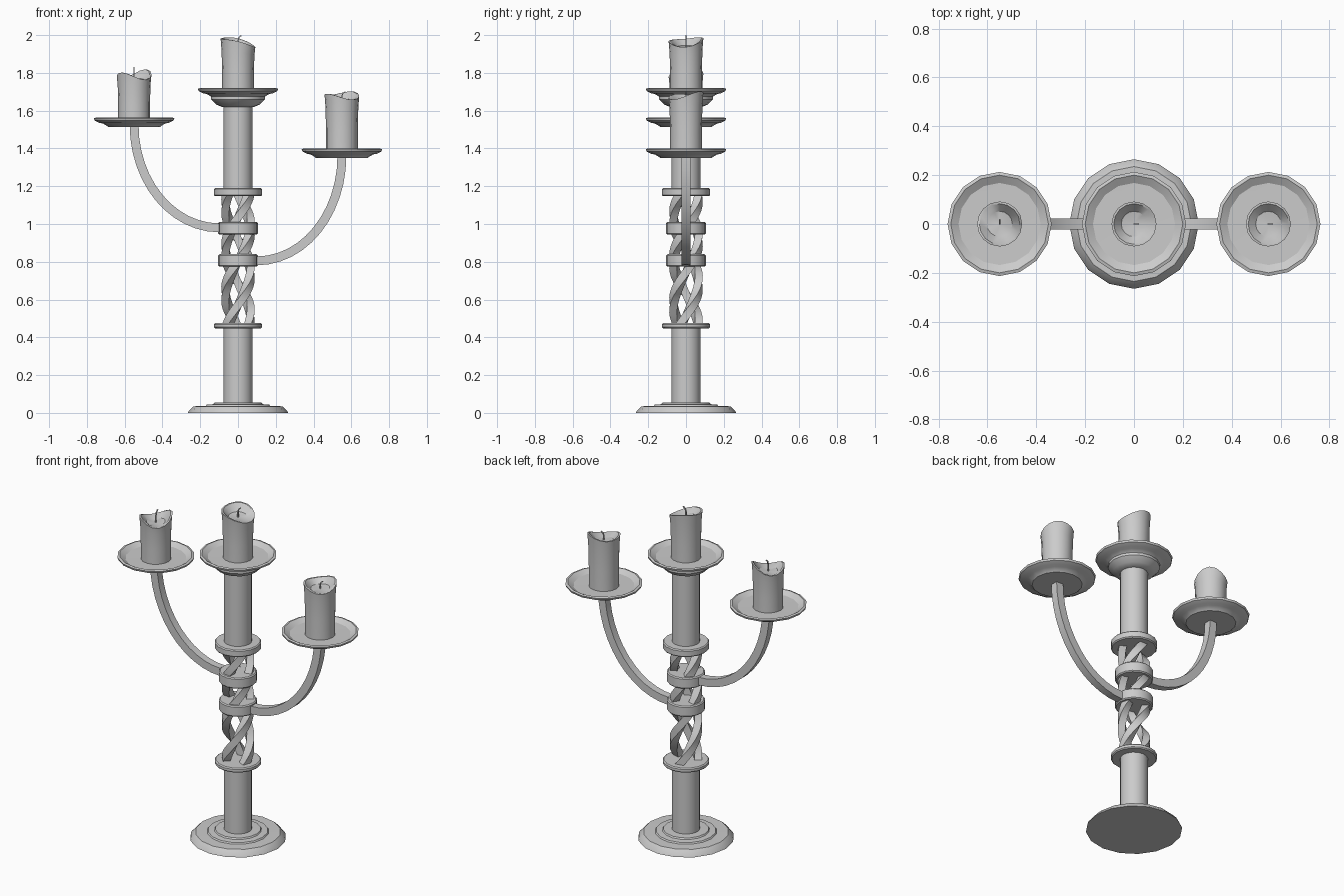
import bpy, bmesh
from math import sin, cos, pi, radians
from mathutils import Vector

if "Cube" in bpy.data.objects:
    bpy.data.objects.remove(bpy.data.objects["Cube"])

SIDES = 16


def finish(bm, name, angle=30):
    bmesh.ops.recalc_face_normals(bm, faces=bm.faces)
    me = bpy.data.meshes.new(name)
    bm.to_mesh(me)
    bm.free()
    ob = bpy.data.objects.new(name, me)
    bpy.context.collection.objects.link(ob)
    bpy.ops.object.select_all(action='DESELECT')
    ob.select_set(True)
    bpy.context.view_layer.objects.active = ob
    bpy.ops.object.shade_smooth_by_angle(angle=radians(angle))
    return ob


def lathe(name, profile, x=0, z=0, offset=None):
    """Turn (radius, height) points about a vertical axis; offset(a, row) shifts z."""
    bm = bmesh.new()
    rings = []
    for row, (r, h) in enumerate(profile):
        ring = []
        for i in range(SIDES):
            a = 2 * pi * i / SIDES
            dz = offset(a, row) if offset else 0
            ring.append(bm.verts.new((x + r * cos(a), r * sin(a), z + h + dz)))
        rings.append(ring)
    for lo, hi in zip(rings, rings[1:]):
        for i in range(SIDES):
            j = (i + 1) % SIDES
            bm.faces.new((lo[i], lo[j], hi[j], hi[i]))
    bm.faces.new(rings[0])
    bm.faces.new(rings[-1])
    return finish(bm, name)


def bar(name, points, sides, width, depth):
    """Sweep a rectangle along points; sides gives the width direction."""
    bm = bmesh.new()
    rings = []
    n = len(points)
    for k, p in enumerate(points):
        t = (points[min(k + 1, n - 1)] - points[max(k - 1, 0)]).normalized()
        s = sides[k].normalized()
        d = t.cross(s).normalized()
        rings.append([bm.verts.new(p + s * u * width / 2 + d * v * depth / 2)
                      for u, v in ((-1, -1), (1, -1), (1, 1), (-1, 1))])
    for a, b in zip(rings, rings[1:]):
        for i in range(4):
            j = (i + 1) % 4
            bm.faces.new((a[i], a[j], b[j], b[i]))
    bm.faces.new(rings[0])
    bm.faces.new(rings[-1])
    return finish(bm, name)


def collar(name, r, z0, z1):
    c = 0.006
    lathe(name, [(r - c, z0), (r, z0 + c), (r, z1 - c), (r - c, z1)])


# foot and posts
lathe("base", [(.265, 0), (.262, .008), (.235, .035), (.17, .036), (.165, .044),
               (.13, .046), (.125, .054), (.08, .055)])
lathe("lower_post", [(.077, .03), (.077, .46)])
lathe("upper_post", [(.077, 1.17), (.077, 1.64)])

# collars around the twist
collar("bottom_collar", .128, .448, .475)
collar("right_arm_collar", .105, .775, .84)
collar("left_arm_collar", .105, .945, 1.01)
collar("top_collar", .128, 1.147, 1.19)

# twisted strands
for k in range(3):
    pts, out = [], []
    for i in range(37):
        f = i / 36
        a = radians(215 + 120 * k + 360 * f)
        out.append(Vector((cos(a), sin(a), 0)))
        pts.append(out[-1] * .066 + Vector((0, 0, .465 + .695 * f)))
    bar(f"twist_strand_{k + 1}", pts, out, .042, .042)

# curved arms, quarter ellipses from collar to dish
for name, s, z0, z1 in (("left_arm", -1, .98, 1.525), ("right_arm", 1, .805, 1.36)):
    pts = [Vector((s * .05, 0, z0))]
    for i in range(13):
        a = pi / 2 * i / 12
        pts.append(Vector((s * (.1 + .45 * sin(a)), 0, z1 - (z1 - z0) * cos(a))))
    bar(name, pts, [Vector((0, 1, 0))] * len(pts), .045, .047)

# drip dishes
dish = [(.138, -.05), (.143, -.045), (.165, -.032), (.185, -.028), (.209, -.016),
        (.213, -.004), (.2, 0), (.168, -.02), (.02, -.022)]
for name, x, z in (("left_dish", -.55, 1.564), ("right_dish", .55, 1.4),
                   ("centre_dish", 0, 1.72)):
    lathe(name, dish, x, z)
lathe("centre_cup", [(.085, 1.62), (.115, 1.632), (.143, 1.66), (.143, 1.675)])


# candles with wavy, hollowed tops and wicks
def candle(name, x, z0, top, c1, s1, c2, s2, wick_top, wick_dir):
    weight = (0, .05, .6, 1, 1, .25, 0)

    def wave(a, row):
        return weight[row] * (c1 * cos(a) + s1 * sin(a) + c2 * cos(2 * a) + s2 * sin(2 * a))
    h = top - z0
    lathe(name, [(.084, 0), (.084, h * .4), (.087, h * .8), (.092, h), (.083, h),
                 (.052, h - .026), (.01, h - .03)], x, z0, wave)
    d = Vector((cos(wick_dir), sin(wick_dir), 0))
    base = Vector((x, 0, top - .035))
    up = Vector((0, 0, wick_top - base.z))
    pts = [base, base + up * .6, base + up * .85 + d * .006, base + up + d * .018]
    bar(name + "_wick", pts, [d.cross(Vector((0, 0, 1)))] * 4, .006, .006)


candle("centre_candle", 0, 1.69, 1.967, -.022, .008, -.008, 0, 1.998, 0)
candle("left_candle", -.55, 1.535, 1.788, .004, .008, 0, .022, 1.83, pi / 2)
candle("right_candle", .55, 1.372, 1.682, -.004, .013, 0, .012, 1.7, 0)
